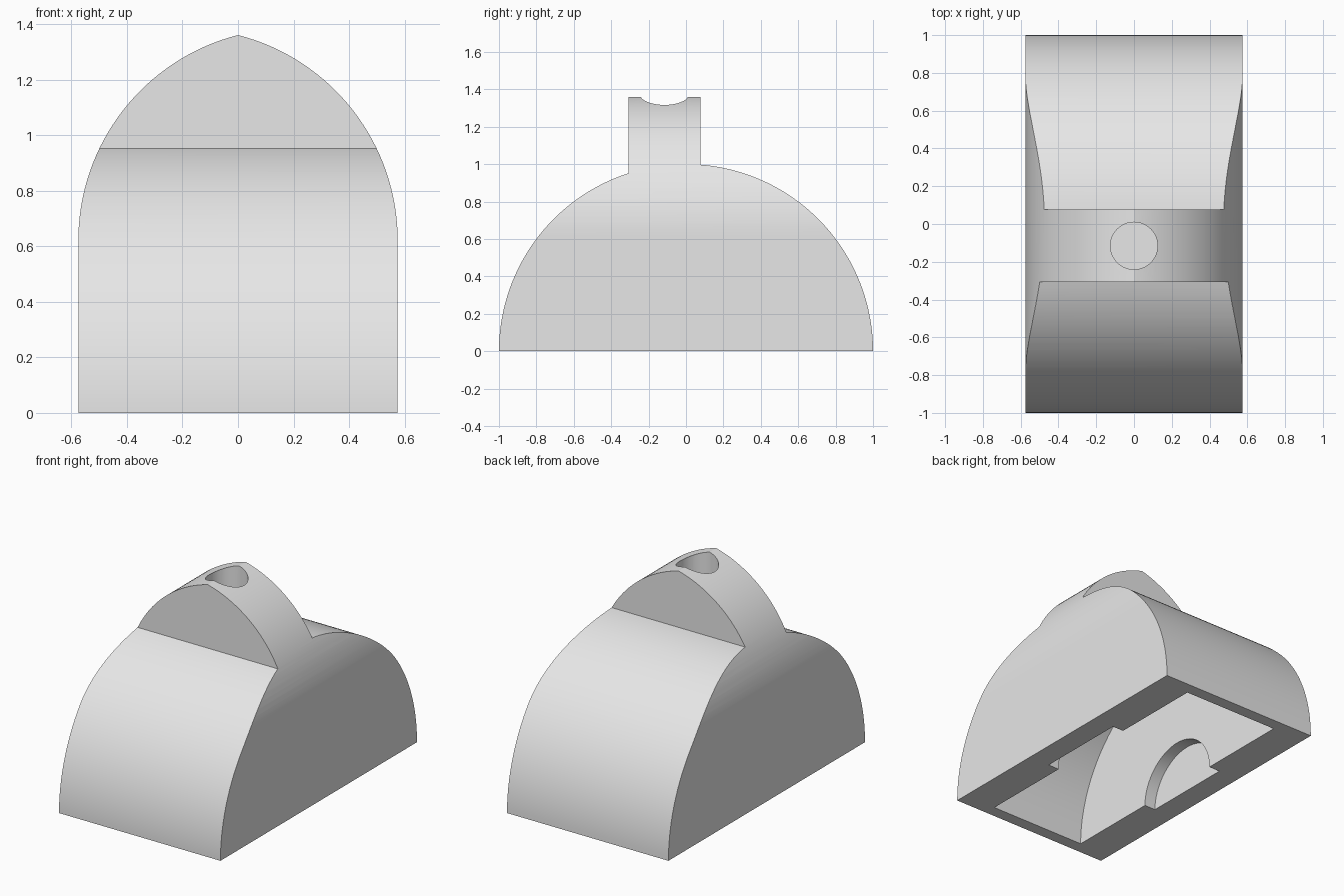
import bpy, bmesh
from math import sin, cos, pi, atan2, sqrt, radians
from mathutils import Vector

cube = bpy.data.objects.get("Cube")
if cube:
    bpy.data.objects.remove(cube, do_unlink=True)

HALF_W, SPRING, ARCH_R, APEX = 0.575, 0.62, 0.764, 1.36
FIN_Y0, FIN_Y1 = -0.308, 0.077

grey = bpy.data.materials.new("light_grey")
grey.use_nodes = True
grey.diffuse_color = (0.8, 0.8, 0.8, 1)
grey.node_tree.nodes["Principled BSDF"].inputs["Base Color"].default_value = grey.diffuse_color


def arc(cx, cy, r, a0, a1, n):
    return [(cx + r * cos(a0 + (a1 - a0) * i / n), cy + r * sin(a0 + (a1 - a0) * i / n))
            for i in range(n + 1)]


def prism(name, profile, start, end, place):
    """Extrude a 2D profile; place(u, v, depth) gives the 3D point."""
    bm = bmesh.new()
    face = bm.faces.new([bm.verts.new(place(u, v, start)) for u, v in profile])
    shift = Vector(place(0, 0, end)) - Vector(place(0, 0, start))
    new = bmesh.ops.extrude_face_region(bm, geom=[face])["geom"]
    bmesh.ops.translate(bm, vec=shift, verts=[g for g in new if isinstance(g, bmesh.types.BMVert)])
    bmesh.ops.recalc_face_normals(bm, faces=bm.faces)
    mesh = bpy.data.meshes.new(name)
    bm.to_mesh(mesh)
    bm.free()
    mesh.materials.append(grey)
    obj = bpy.data.objects.new(name, mesh)
    bpy.context.collection.objects.link(obj)
    return obj


def along_x(u, v, d):
    return (d, u, v)


def along_y(u, v, d):
    return (u, d, v)


def along_z(u, v, d):
    return (u, v, d)


def combine(target, cutter, operation):
    mod = target.modifiers.new(operation.lower(), "BOOLEAN")
    mod.operation, mod.object, mod.solver = operation, cutter, "EXACT"
    bpy.ops.object.select_all(action="DESELECT")
    bpy.context.view_layer.objects.active = target
    target.select_set(True)
    bpy.ops.object.modifier_apply(modifier=mod.name)
    bpy.data.objects.remove(cutter, do_unlink=True)


# Pointed arch section running front to back
cx = HALF_W - ARCH_R
right = arc(cx, SPRING, ARCH_R, 0, atan2(APEX - SPRING, -cx), 32)
right[-1] = (0, right[-1][1])
left = [(-x, z) for x, z in reversed(right[:-1])]
housing = prism("housing", [(HALF_W, 0)] + right + left + [(-HALF_W, 0)], -1.2, 1.2, along_y)

# Half-round side outline with the upright fin on top
a_back = atan2(sqrt(1 - FIN_Y1 ** 2), FIN_Y1)
a_front = atan2(sqrt(1 - FIN_Y0 ** 2), FIN_Y0)
outline = ([(1, -0.2)] + arc(0, 0, 1, 0, a_back, 48) + [(FIN_Y1, 1.6), (FIN_Y0, 1.6)]
           + arc(0, 0, 1, a_front, pi, 48) + [(-1, -0.2)])
combine(housing, prism("side_outline", outline, -0.8, 0.8, along_x), "INTERSECT")


def disc(cy, r, n):
    return arc(0, cy, r, 0, 2 * pi, n)[:-1]


# Wheel cavity, round axle seats in its walls, and the blind hole in the fin
combine(housing, prism("wheel_cavity", disc(0, 0.92, 96), -0.345, 0.345, along_x), "DIFFERENCE")
combine(housing, prism("axle_seats", disc(0, 0.307, 64), -0.425, 0.425, along_x), "DIFFERENCE")
combine(housing, prism("fin_hole", disc((FIN_Y0 + FIN_Y1) / 2, 0.125, 48), 1.0, 1.6, along_z),
        "DIFFERENCE")

bpy.ops.object.shade_smooth_by_angle(angle=radians(25))
